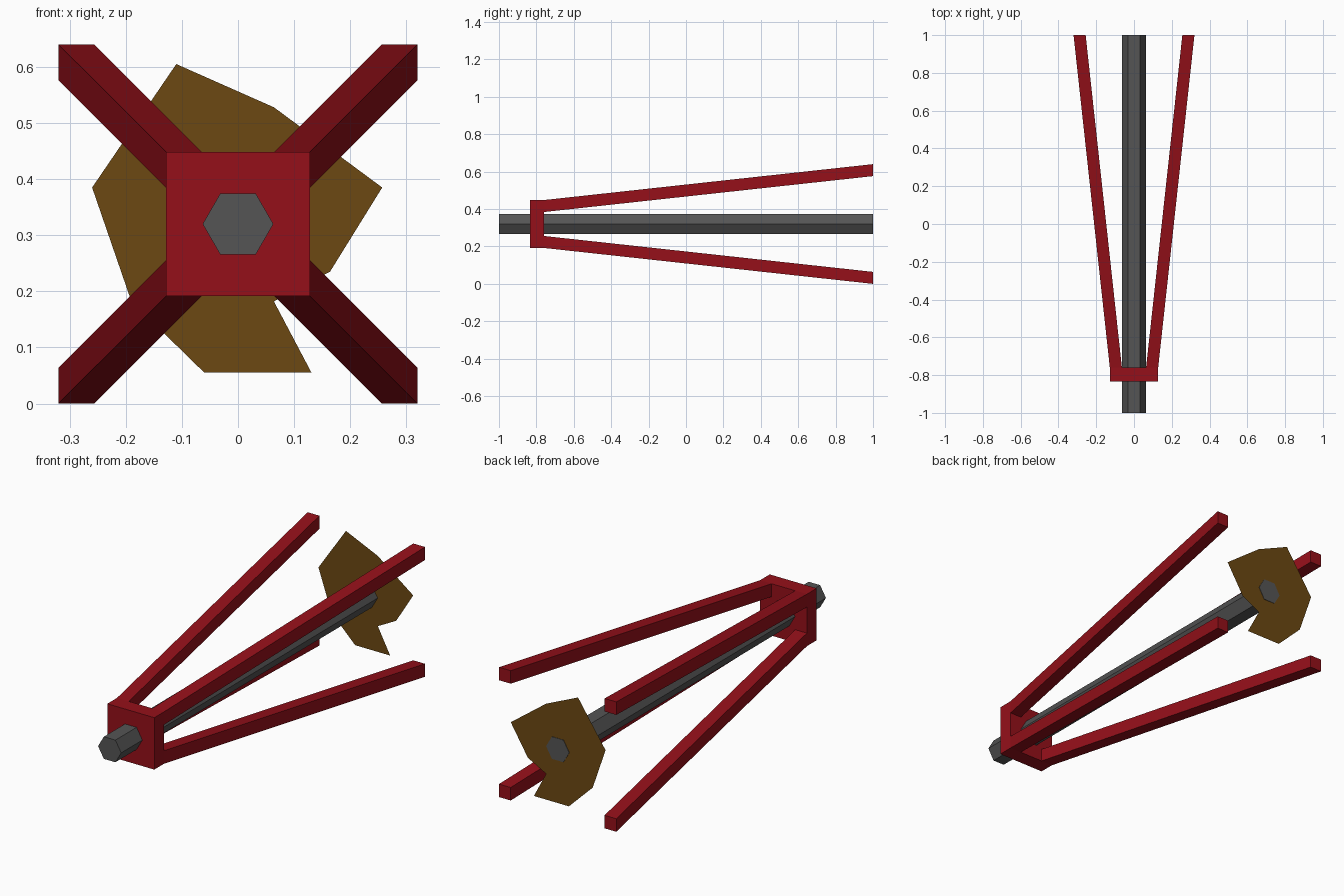
import bpy, bmesh, math
from mathutils import Matrix

if "Cube" in bpy.data.objects:
    bpy.data.objects.remove(bpy.data.objects["Cube"])

CZ = 0.32  # height of the central axis


def material(name, rgb):
    m = bpy.data.materials.new(name)
    m.diffuse_color = (*rgb, 1)
    m.use_nodes = True
    m.node_tree.nodes["Principled BSDF"].inputs["Base Color"].default_value = m.diffuse_color
    return m


red = material("red", (0.3, 0.005, 0.01))
dark_grey = material("dark_grey", (0.09, 0.09, 0.09))
brown = material("brown", (0.15, 0.065, 0.006))


def finish(name, bm, mat):
    bmesh.ops.recalc_face_normals(bm, faces=bm.faces)
    me = bpy.data.meshes.new(name)
    bm.to_mesh(me)
    bm.free()
    me.materials.append(mat)
    ob = bpy.data.objects.new(name, me)
    bpy.context.collection.objects.link(ob)
    return ob


def loft(name, start, end, mat):
    """Solid between two matching rings of points."""
    bm = bmesh.new()
    a = [bm.verts.new(p) for p in start]
    b = [bm.verts.new(p) for p in end]
    bm.faces.new(a)
    bm.faces.new(b)
    n = len(a)
    for i in range(n):
        j = (i + 1) % n
        bm.faces.new((a[i], a[j], b[j], b[i]))
    return finish(name, bm, mat)


# Hexagonal shaft running the full length
def hexagon(y, r=0.063):
    return [(r * math.cos(math.radians(60 * i)), y,
             CZ + r * math.sin(math.radians(60 * i))) for i in range(6)]


loft("shaft", hexagon(-1), hexagon(1), dark_grey)

# Square collar plate near the front
bm = bmesh.new()
bmesh.ops.create_cube(bm, size=1, matrix=Matrix.Translation((0, -0.797, CZ))
                      @ Matrix.Diagonal((0.256, 0.076, 0.256, 1)))
finish("collar_plate", bm, red)


# Four struts spreading from the collar corners to the back
def corner(outer, y, sx, sz, w=0.064):
    i = outer - w
    return [(sx * x, y, CZ + sz * z)
            for x, z in ((i, i), (outer, i), (outer, outer), (i, outer))]


for sx, side in ((-1, "left"), (1, "right")):
    for sz, level in ((-1, "lower"), (1, "upper")):
        loft(f"{level}_{side}_strut", corner(0.128, -0.76, sx, sz),
             corner(0.32, 1, sx, sz), red)

# Flat ragged sheet at the back end, just shy of the shaft's end face
outline = [(-0.11, 0.605), (0.064, 0.528), (0.257, 0.385), (0.164, 0.235),
           (0.064, 0.182), (0.131, 0.055), (-0.06, 0.055), (-0.19, 0.182),
           (-0.26, 0.385)]
bm = bmesh.new()
bm.faces.new([bm.verts.new((x, 0.998, z)) for x, z in outline])
finish("ragged_end_sheet", bm, brown)
